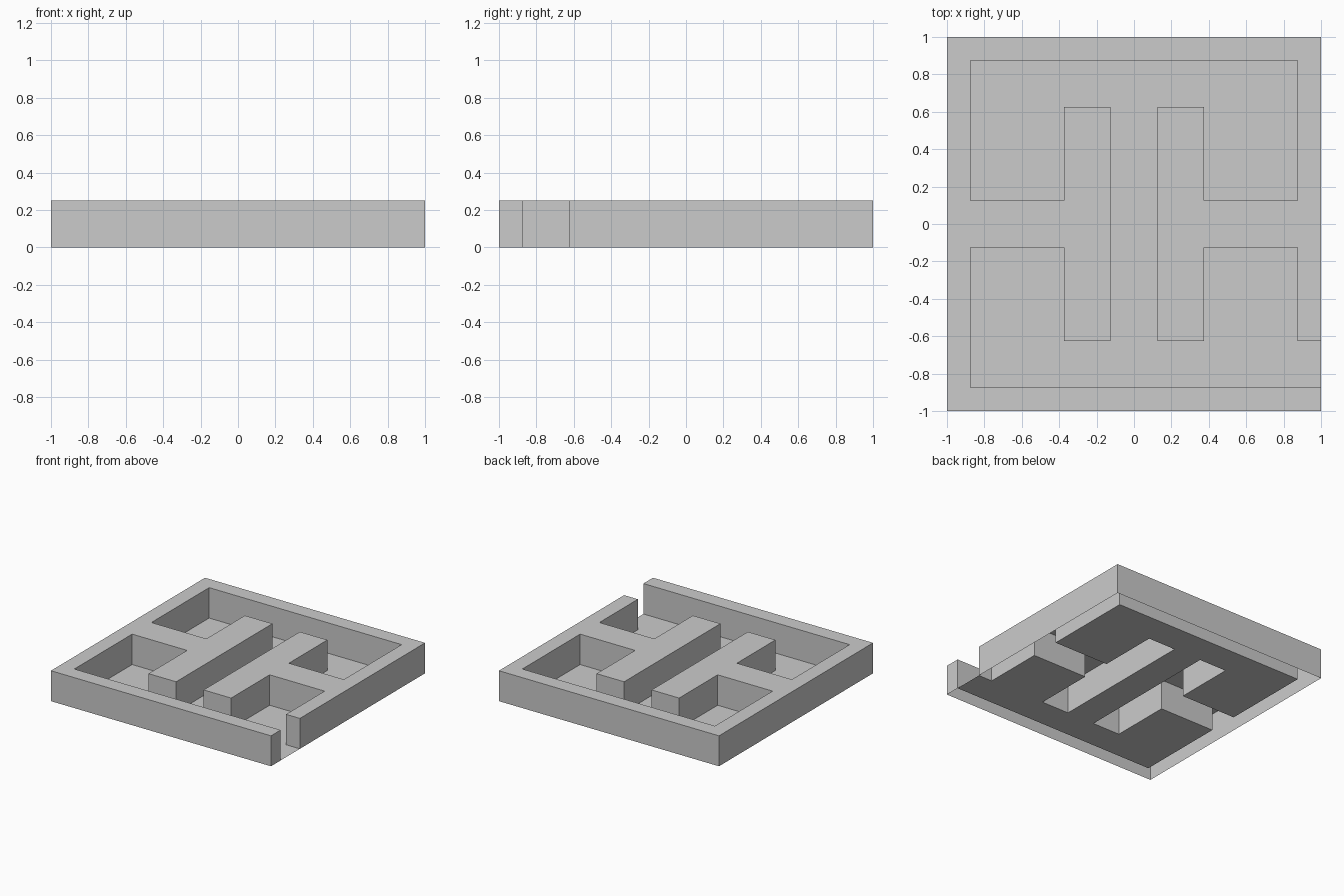
import bpy

if "Cube" in bpy.data.objects:
    bpy.data.objects.remove(bpy.data.objects["Cube"])

HEIGHT = 0.25

# Right half of the channel outline, from lower arm up to the upper corner
half = [(.875, -.125), (.375, -.125), (.375, -.625), (.125, -.625),
        (.125, .625), (.375, .625), (.375, .125), (.875, .125), (.875, .875)]
mirrored = [(-x, y) for x, y in reversed(half)]

# Full channel outline (counter-clockwise), open to the edge at the right front
channel = ([(1, -.625), (.875, -.625)] + half + mirrored
           + [(-.875, -.875), (1, -.875)])

# Wall outline (counter-clockwise): outer square joined to the channel outline
wall = (channel + [(1, -1), (-1, -1), (-1, 1), (1, 1)])[::-1]


def add_mesh(name, verts, faces):
    mesh = bpy.data.meshes.new(name)
    mesh.from_pydata(verts, [], faces)
    mesh.update()
    obj = bpy.data.objects.new(name, mesh)
    bpy.context.collection.objects.link(obj)
    return obj


# Raised walls: top face and sides, hollow and open underneath
n = len(wall)
verts = [(x, y, z) for z in (0, HEIGHT) for x, y in wall]
sides = [(i, (i + 1) % n, (i + 1) % n + n, i + n) for i in range(n)]
add_mesh("maze_walls", verts, sides + [tuple(range(n, 2 * n))])

# Thin channel floor between the walls
add_mesh("channel_floor", [(x, y, 0) for x, y in channel],
         [tuple(range(len(channel)))])
